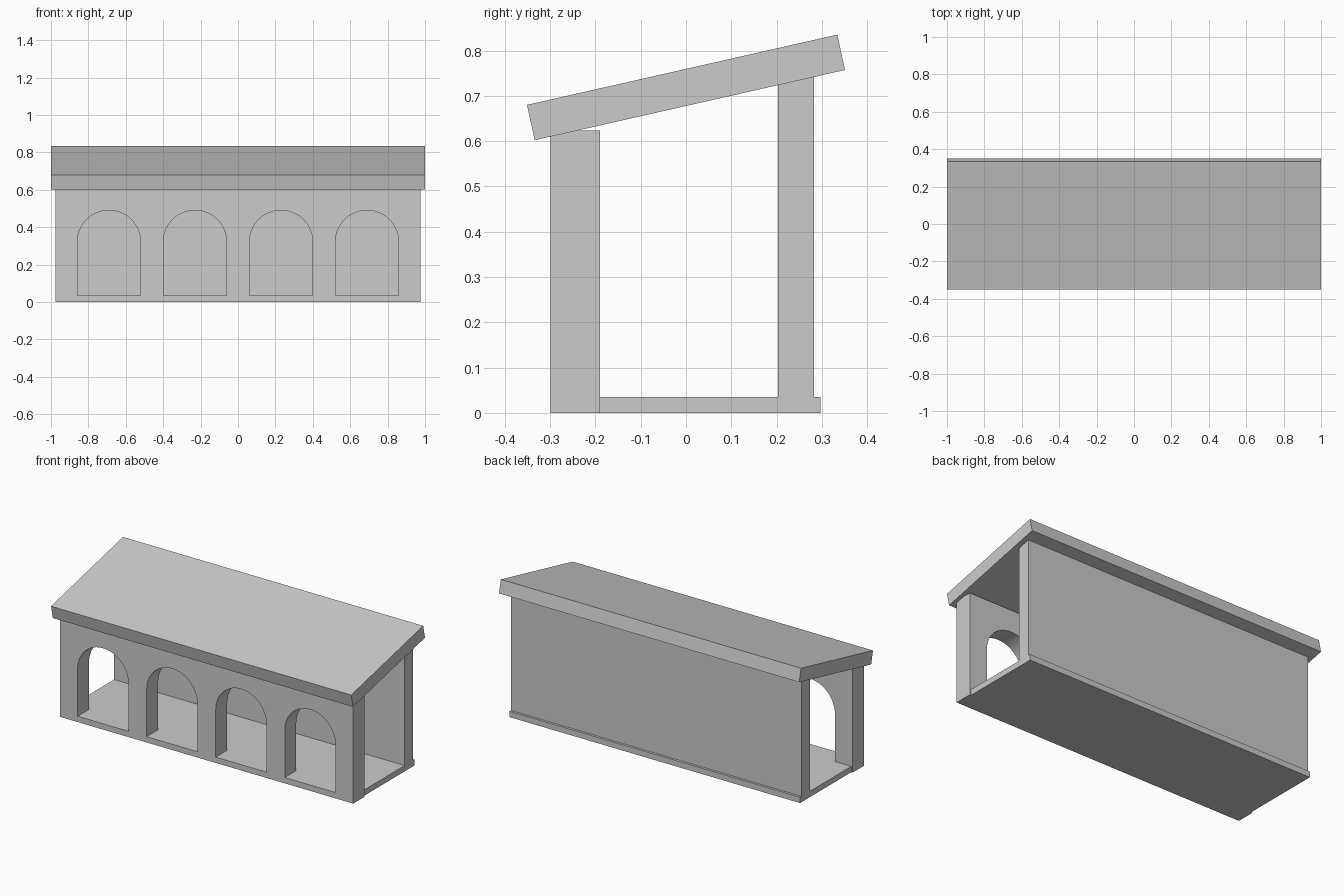
import bpy, bmesh, math

if "Cube" in bpy.data.objects:
    bpy.data.objects.remove(bpy.data.objects["Cube"])

stone = bpy.data.materials.new("plain grey")
stone.diffuse_color = (0.6, 0.6, 0.6, 1)
stone.use_nodes = True
stone.node_tree.nodes["Principled BSDF"].inputs["Base Color"].default_value = stone.diffuse_color


def prism(name, profile, axis, start, end):
    """Extrude a 2D profile: along x the points are (y, z), along y they are (x, z)."""
    bm = bmesh.new()
    place = (lambda a, b, d: (d, a, b)) if axis == "x" else (lambda a, b, d: (a, d, b))
    face = bm.faces.new([bm.verts.new(place(a, b, start)) for a, b in profile])
    grown = bmesh.ops.extrude_face_region(bm, geom=[face])["geom"]
    bmesh.ops.translate(bm, verts=[v for v in grown if isinstance(v, bmesh.types.BMVert)],
                        vec=place(0, 0, end - start))
    bmesh.ops.recalc_face_normals(bm, faces=bm.faces)
    mesh = bpy.data.meshes.new(name)
    bm.to_mesh(mesh)
    bm.free()
    mesh.materials.append(stone)
    obj = bpy.data.objects.new(name, mesh)
    bpy.context.collection.objects.link(obj)
    return obj


def rect(a0, a1, b0, b1):
    return [(a0, b0), (a1, b0), (a1, b1), (a0, b1)]


# Floor slab, slightly shorter than the front wall
prism("floor", rect(-0.297, 0.297, 0, 0.035), "x", -0.968, 0.968)

# Back wall, its top cut to sit just inside the sloping roof
prism("back_wall", [(0.203, 0.03), (0.283, 0.03), (0.283, 0.745), (0.203, 0.727)],
      "x", -0.968, 0.968)

# Sloping roof slab
prism("roof", [(-0.334, 0.602), (0.351, 0.757), (0.334, 0.835), (-0.351, 0.680)],
      "x", -1, 1)

# Front wall with four round-headed openings
wall = prism("front_wall", rect(-0.977, 0.977, 0, 0.623), "y", -0.299, -0.19)
R, SILL, SPRING = 0.169, 0.035, 0.321
for cx in (-0.69, -0.23, 0.23, 0.69):
    arch = [(cx - R, SILL), (cx + R, SILL)]
    arch += [(cx + R * math.cos(math.pi * i / 32), SPRING + R * math.sin(math.pi * i / 32))
             for i in range(33)]
    cutter = prism("arch_cutter", arch, "y", -0.4, -0.1)
    cutter.hide_render = True
    bpy.context.view_layer.objects.active = wall
    cut = wall.modifiers.new("opening", "BOOLEAN")
    cut.operation, cut.solver, cut.object = "DIFFERENCE", "EXACT", cutter
    bpy.ops.object.modifier_apply(modifier=cut.name)
    bpy.data.objects.remove(cutter)

# Smooth the arch soffits, keeping the corners sharp
bpy.ops.object.select_all(action="DESELECT")
wall.select_set(True)
bpy.context.view_layer.objects.active = wall
bpy.ops.object.shade_smooth_by_angle(angle=math.radians(30))
